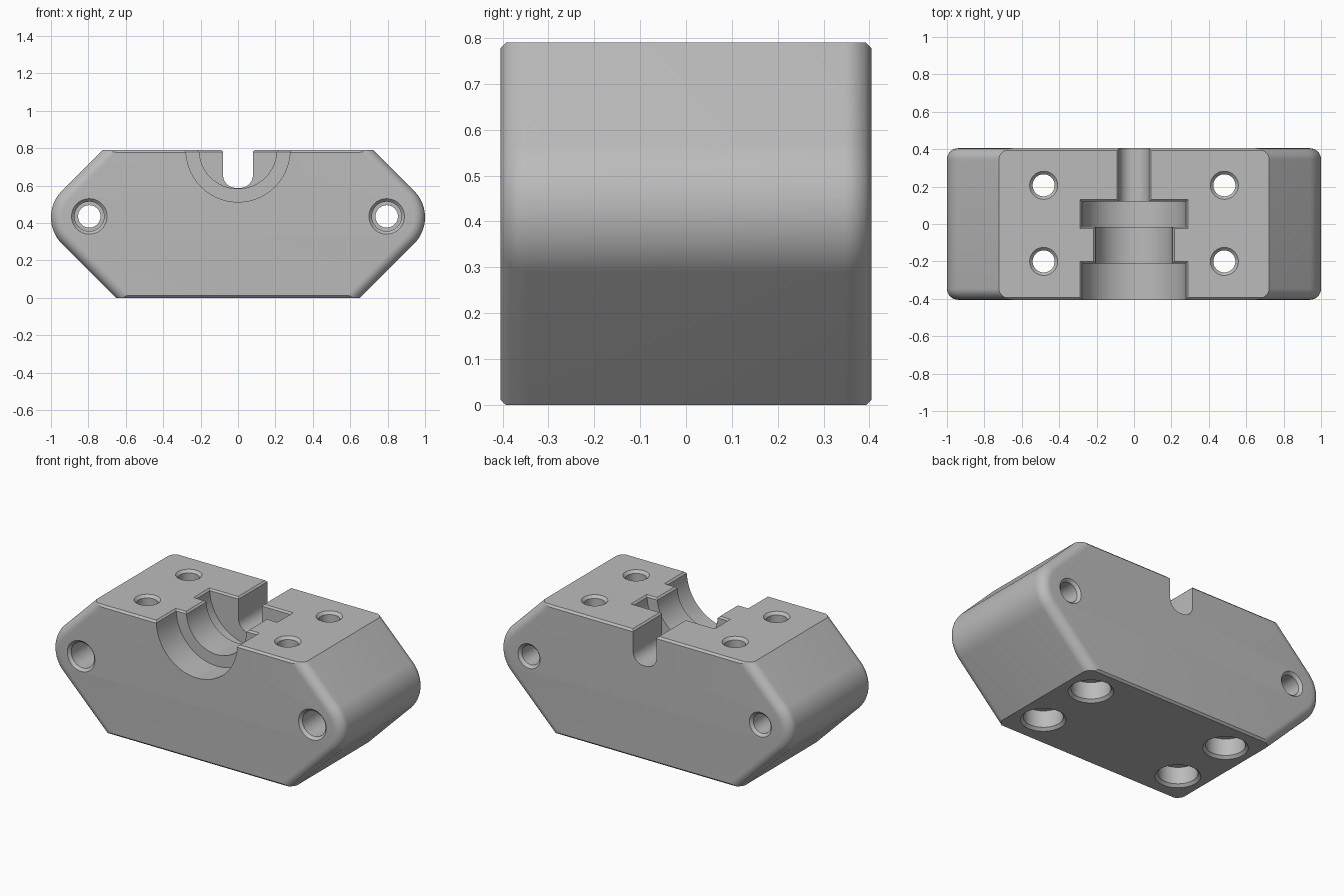
import bpy, bmesh, math
from mathutils import Matrix, Vector

cube = bpy.data.objects.get("Cube")
if cube:
    bpy.data.objects.remove(cube, do_unlink=True)

TOP, HALF_Y = 0.79, 0.405
LUG_X, LUG_Z, LUG_R = 0.8, 0.43, 0.2
FILLET, CHAMFER = 0.06, 0.012

grey = bpy.data.materials.new("plain_grey")
grey.use_nodes = True
colour = (0.5, 0.5, 0.5, 1)
grey.diffuse_color = colour
grey.node_tree.nodes["Principled BSDF"].inputs["Base Color"].default_value = colour


def loft(name, rings):
    """Skin a stack of equal-length rings and cap both ends."""
    bm = bmesh.new()
    loops = [[bm.verts.new(p) for p in ring] for ring in rings]
    for a, b in zip(loops, loops[1:]):
        for i in range(len(a)):
            j = (i + 1) % len(a)
            bm.faces.new((a[i], a[j], b[j], b[i]))
    bm.faces.new(loops[0])
    bm.faces.new(loops[-1])
    bmesh.ops.recalc_face_normals(bm, faces=bm.faces)
    mesh = bpy.data.meshes.new(name)
    bm.to_mesh(mesh)
    bm.free()
    obj = bpy.data.objects.new(name, mesh)
    bpy.context.collection.objects.link(obj)
    mesh.materials.append(grey)
    return obj


def section(y, inset, trim):
    """Body outline: flat top and bottom, 45 degree flanks, round lugs."""
    r = LUG_R - inset
    reach = r * math.sqrt(2)
    low, high = trim, TOP - trim
    half = [(LUG_X - LUG_Z + reach * -1 + 2 * reach + low, low)]
    for i in range(25):
        a = math.radians(-45 + 90 * i / 24)
        half.append((LUG_X + r * math.cos(a), LUG_Z + r * math.sin(a)))
    half.append((LUG_X + LUG_Z + reach - high, high))
    return [(x, y, z) for x, z in half] + [(-x, y, z) for x, z in reversed(half)]


# Body with filleted flanks and small chamfers along the top and bottom
steps = [FILLET * (1 - math.cos(math.radians(a))) for a in range(0, 91, 10)]
steps = sorted(steps + [CHAMFER])
front = []
for s in steps:
    inset = FILLET - math.sqrt(max(0, FILLET ** 2 - (FILLET - s) ** 2))
    front.append((s - HALF_Y, inset, max(0, CHAMFER - s)))
rings = front + [(-y, d, t) for y, d, t in reversed(front)]
body = loft("clamp_body", [section(*ring) for ring in rings])


def cut(cutter):
    cutter.hide_render = True
    mod = body.modifiers.new("cut", "BOOLEAN")
    mod.operation = "DIFFERENCE"
    mod.solver = "EXACT"
    mod.object = cutter
    bpy.context.view_layer.objects.active = body
    bpy.ops.object.modifier_apply(modifier=mod.name)
    bpy.data.objects.remove(cutter, do_unlink=True)


def lathe(origin, axis, profile, sides=48):
    """Cutter turned round an axis, from (radius, distance) pairs."""
    turn = Vector(axis).to_track_quat("Z", "Y").to_matrix().to_4x4()
    place = Matrix.Translation(origin) @ turn
    angles = [math.tau * i / sides for i in range(sides)]
    return loft("hole_cutter", [
        [place @ Vector((r * math.cos(a), r * math.sin(a), d)) for a in angles]
        for r, d in profile])


def stepped_bore(origin, axis, length, bore, wide, depth):
    """Through hole, counterbored at the start and chamfered at both ends."""
    c = 0.016
    cut(lathe(origin, axis, [
        (wide + 2 * c, -c), (wide, c), (wide, depth), (bore, depth),
        (bore, length - c), (bore + 2 * c, length + c)]))


# Axle seat: wide, narrow and wide half-round pockets
for radius, y0, y1 in ((0.278, -0.5, -0.21), (0.207, -0.25, 0.03), (0.278, -0.015, 0.12)):
    cut(lathe((0, y0, TOP), (0, 1, 0), [(radius, 0), (radius, y1 - y0)], 96))

# Round-bottomed slot leaving through the back
SLOT, SLOT_R, SLOT_Z = 0.08, 0.07, 0.587
outline = [(SLOT, 0.9)]
for i in range(13):
    a = math.radians(90 * i / 12)
    outline.append((SLOT - SLOT_R + SLOT_R * math.cos(a), SLOT_Z + SLOT_R - SLOT_R * math.sin(a)))
outline += [(-x, z) for x, z in reversed(outline)]
cut(loft("slot_cutter", [[(x, y, z) for x, z in outline] for y in (0.05, 0.5)]))

# Chamfer round the top edge of the pockets and slot
for w, y0, y1 in ((0.278, -0.5, -0.21), (0.207, -0.25, 0.03),
                  (0.278, -0.015, 0.12), (SLOT, 0.08, 0.5)):
    levels = []
    for grow in (-0.01, 0.02):
        x, a, b = w + grow, y0 - grow, y1 + grow
        z = TOP - 0.01 + grow
        levels.append([(-x, a, z), (x, a, z), (x, b, z), (-x, b, z)])
    cut(loft("rim_cutter", levels))

# Lug holes and vertical bolt holes, mirrored left and right
for side in (-1, 1):
    stepped_bore((side * 0.795, -HALF_Y, 0.435), (0, 1, 0), 2 * HALF_Y, 0.06, 0.079, 0.25)
    for y in (-0.2, 0.207):
        stepped_bore((side * 0.483, y, 0), (0, 0, 1), TOP, 0.059, 0.11, 0.12)

bpy.ops.object.select_all(action="DESELECT")
body.select_set(True)
bpy.context.view_layer.objects.active = body
bpy.ops.object.shade_smooth_by_angle(angle=math.radians(30))
